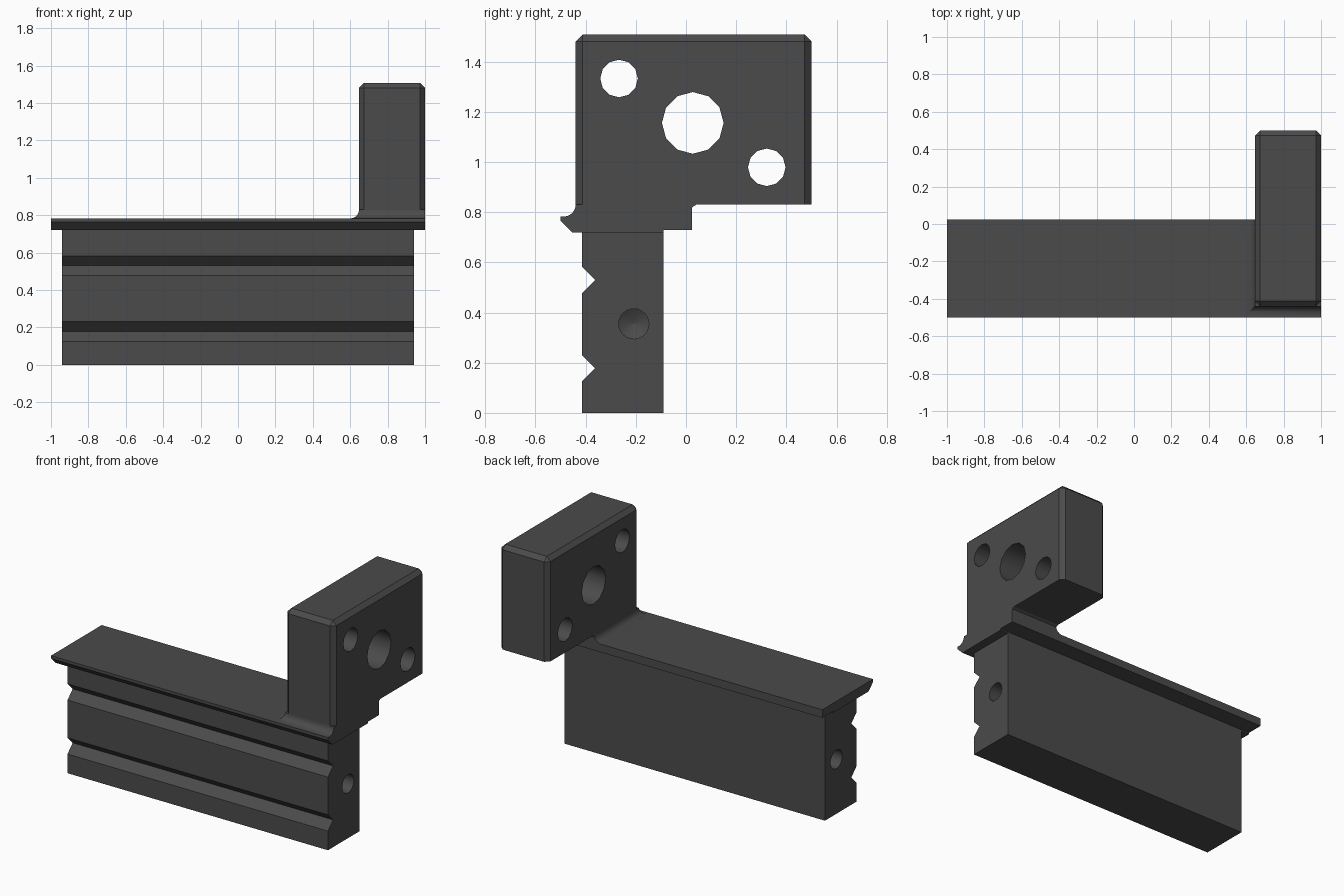
import bpy, bmesh, math
from mathutils import Matrix

if "Cube" in bpy.data.objects:
    bpy.data.objects.remove(bpy.data.objects["Cube"])

# Dark grey finish shared by every part
dark = bpy.data.materials.new("dark_grey")
dark.diffuse_color = (0.07, 0.07, 0.07, 1)
dark.use_nodes = True
dark.node_tree.nodes["Principled BSDF"].inputs["Base Color"].default_value = dark.diffuse_color


def finish(bm, name):
    bmesh.ops.recalc_face_normals(bm, faces=bm.faces)
    me = bpy.data.meshes.new(name)
    bm.to_mesh(me)
    bm.free()
    me.materials.append(dark)
    ob = bpy.data.objects.new(name, me)
    bpy.context.collection.objects.link(ob)
    return ob


def loft(rings, name):
    """Skin a closed solid through equal-length rings of points."""
    bm = bmesh.new()
    vs = [[bm.verts.new(p) for p in r] for r in rings]
    n = len(vs[0])
    for a, b in zip(vs, vs[1:]):
        for i in range(n):
            bm.faces.new((a[i], a[(i + 1) % n], b[(i + 1) % n], b[i]))
    bm.faces.new(vs[0])
    bm.faces.new(vs[-1])
    return finish(bm, name)


def extrude_x(profile, x0, x1, name):
    return loft([[(x, y, z) for y, z in profile] for x in (x0, x1)], name)


def drill(target, stations, y, z, sides):
    """Cut a turned hole along x; stations are (x, radius) pairs."""
    ang = [2 * math.pi * i / sides for i in range(sides)]
    cutter = loft([[(x, y + r * math.cos(a), z + r * math.sin(a)) for a in ang]
                   for x, r in stations], "hole_cutter")
    cutter.hide_render = True
    mod = target.modifiers.new("hole", 'BOOLEAN')
    mod.operation = 'DIFFERENCE'
    mod.solver = 'EXACT'
    mod.object = cutter
    bpy.context.view_layer.objects.active = target
    bpy.ops.object.modifier_apply(modifier=mod.name)
    bpy.data.objects.remove(cutter)


def smooth(ob):
    bpy.ops.object.select_all(action='DESELECT')
    ob.select_set(True)
    bpy.context.view_layer.objects.active = ob
    bpy.ops.object.shade_smooth_by_angle(angle=math.radians(35))


# Lower bar with two V grooves along the front
front = -0.415
profile = [(-0.09, 0.72), (-0.09, 0), (front, 0)]
for zc in (0.178, 0.53):
    profile += [(front, zc - 0.053), (front + 0.053, zc), (front, zc + 0.053)]
profile.append((front, 0.72))
bar = extrude_x(profile, -0.94, 0.94, "grooved_bar")
for s in (-1, 1):
    drill(bar, [(s * 1.1, 0.06), (s * 0.70, 0.06), (s * 0.665, 0.001)],
          -0.208, 0.355, 24)
smooth(bar)

# Flange plate with an undercut front lip
extrude_x([(-0.455, 0.72), (-0.09, 0.72), (-0.09, 0.73), (0.023, 0.73),
           (0.023, 0.783), (-0.5, 0.783), (-0.5, 0.765)], -1, 1, "flange_plate")

# Neck with concave fillets on its front, inner side and back
rings = []
r, rb = 0.047, 0.018
for i in range(9):
    a = math.radians(90 * i / 8)
    z = 0.783 + r * (1 - math.cos(a))
    o = r * (1 - math.sin(a))
    h = max(0, z - (0.783 + r - rb))
    b = rb - math.sqrt(max(0, rb * rb - h * h))
    x0, y0, y1 = 0.647 - o, -0.44 - o, 0.023
    rings.append([(x0, y0, z), (1, y0, z), (1, y1 + b, z), (0.647, y1 + b, z),
                  (0.647, y1, z), (x0, y1, z)])
smooth(loft(rings, "filleted_neck"))

# Mounting block, chamfered everywhere but along its underside
bm = bmesh.new()
z0, z1 = 0.83, 1.508
bmesh.ops.create_cube(bm, size=1, matrix=Matrix.Translation(
    (0.8235, 0.03, (z0 + z1) / 2)) @ Matrix.Diagonal((0.353, 0.94, z1 - z0, 1)))
edges = [e for e in bm.edges if max(v.co.z for v in e.verts) > 1]
bmesh.ops.bevel(bm, geom=edges, offset=0.027, segments=1, affect='EDGES')
block = finish(bm, "mounting_block")
for y, z, rad in ((-0.267, 1.333, 0.075), (0.027, 1.156, 0.123), (0.322, 0.979, 0.075)):
    drill(block, [(0.5, rad), (1.2, rad)], y, z, 12)
smooth(block)
